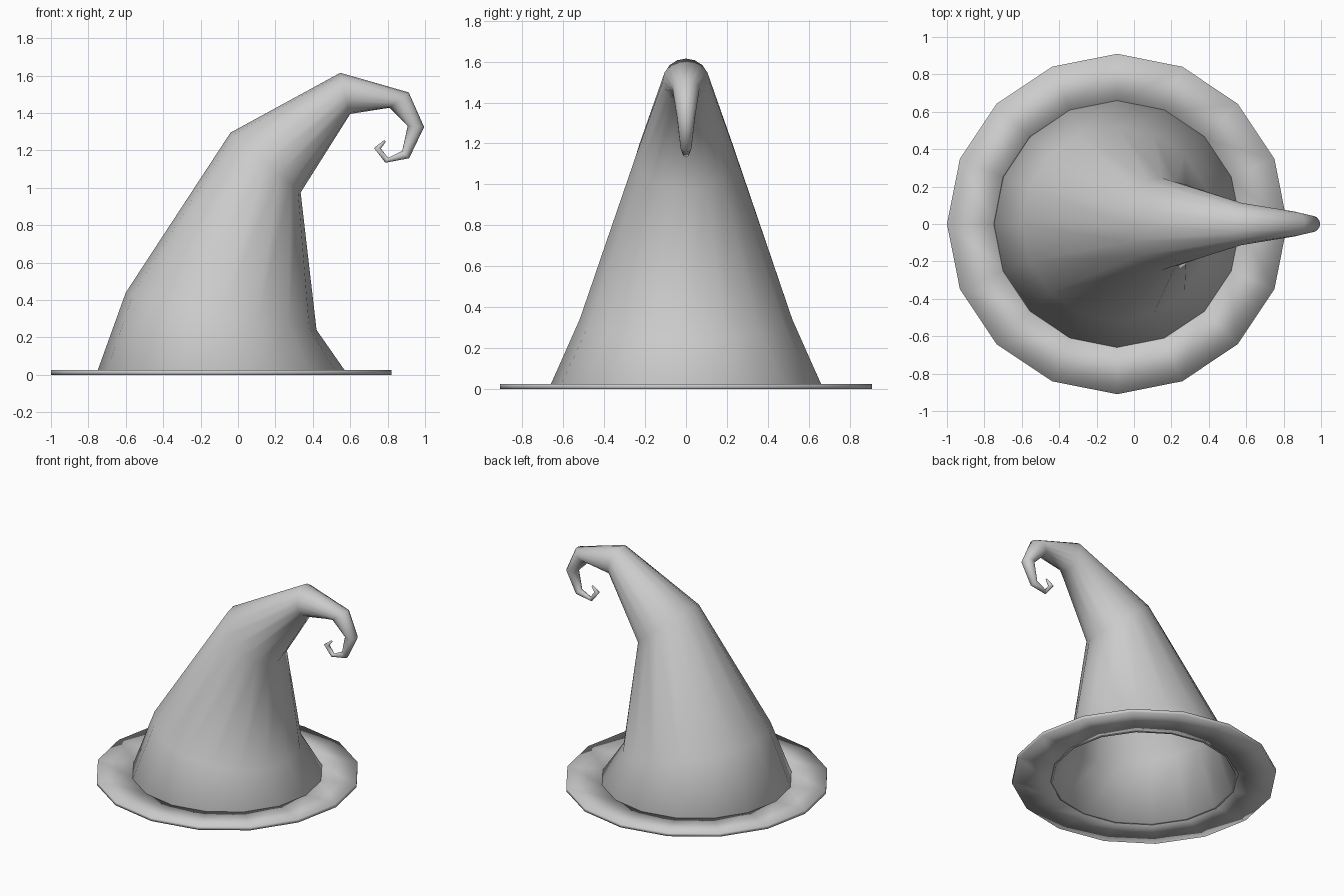
import bpy, bmesh, math
from mathutils import Vector

if "Cube" in bpy.data.objects:
    bpy.data.objects.remove(bpy.data.objects["Cube"])

SIDES = 16


def loft(name, rings, closed=False):
    """Skin round cross-sections; each is (x, z) of its back edge and (x, z) of its front edge."""
    bm = bmesh.new()
    loops = []
    for ax, az, bx, bz in rings:
        a, b = Vector((ax, 0, az)), Vector((bx, 0, bz))
        centre, u = (a + b) / 2, (b - a) / 2
        v = Vector((0, u.length, 0))
        loops.append([bm.verts.new(centre + u * math.cos(t) + v * math.sin(t))
                      for t in (2 * math.pi * i / SIDES for i in range(SIDES))])
    pairs = list(zip(loops, loops[1:]))
    if closed:
        pairs.append((loops[-1], loops[0]))
    else:
        bm.faces.new(loops[0])
        bm.faces.new(loops[-1])
    for lo, hi in pairs:
        for i in range(SIDES):
            j = (i + 1) % SIDES
            bm.faces.new((lo[i], lo[j], hi[j], hi[i]))
    bmesh.ops.recalc_face_normals(bm, faces=bm.faces)
    mesh = bpy.data.meshes.new(name)
    bm.to_mesh(mesh)
    bm.free()
    for p in mesh.polygons:
        p.use_smooth = True
    obj = bpy.data.objects.new(name, mesh)
    bpy.context.collection.objects.link(obj)
    return obj


def flat(r, z, cx=-0.09):
    return (cx - r, z, cx + r, z)


# Brim: thin flat ring
loft("brim", [flat(0.645, 0.0), flat(0.91, 0.0), flat(0.91, 0.025), flat(0.645, 0.025)], closed=True)

# Crown: outer skin leaning over into a curled tip
outer = [
    flat(0.66, 0.025),
    (-0.60, 0.44, 0.42, 0.24),
    (-0.04, 1.295, 0.335, 0.975),
    (0.547, 1.615, 0.60, 1.395),
    (0.913, 1.51, 0.81, 1.428),
    (0.995, 1.325, 0.907, 1.33),
    (0.915, 1.158, 0.878, 1.197),
    (0.788, 1.134, 0.803, 1.16),
    (0.727, 1.213, 0.764, 1.21),
    (0.783, 1.256, 0.79, 1.246),
]


# Crown lining: the lower sections shrunk to give the cloth its thickness
def shrink(ring, t=0.025):
    a, b = Vector(ring[:2]), Vector(ring[2:])
    d = (b - a).normalized() * t
    return (*(a + d), *(b - d))


lining = [shrink(r) for r in reversed(outer[1:4])]
loft("crown", lining + [flat(0.63, 0.0), flat(0.65, 0.0)] + outer)
